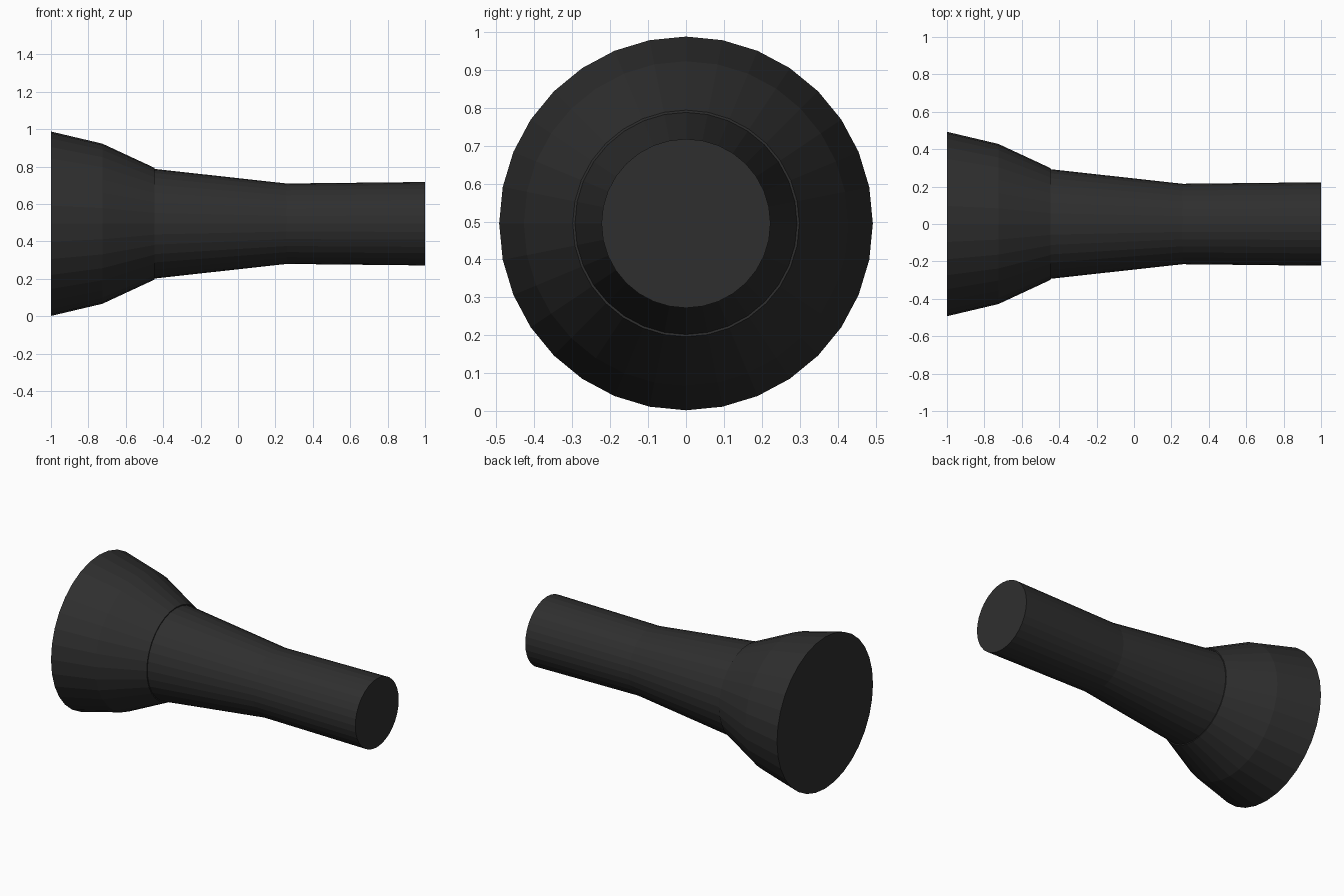
import bpy, bmesh, math
from mathutils import Vector

SIDES = 32
AXIS_HEIGHT = 0.495

if "Cube" in bpy.data.objects:
    bpy.data.objects.remove(bpy.data.objects["Cube"])

black = bpy.data.materials.new("matte black")
black.use_nodes = True
colour = (0.028, 0.028, 0.028, 1)
black.diffuse_color = colour
black.node_tree.nodes["Principled BSDF"].inputs["Base Color"].default_value = colour


def turned_part(name, profile):
    """Closed solid turned around the x axis from (x, radius) points."""
    bm = bmesh.new()
    rings = []
    for x, r in profile:
        angles = [math.tau * i / SIDES for i in range(SIDES)]
        rings.append([bm.verts.new(Vector((x, r * math.cos(a), r * math.sin(a))))
                      for a in angles])
    for a, b in zip(rings, rings[1:]):
        for i in range(SIDES):
            j = (i + 1) % SIDES
            bm.faces.new((a[i], a[j], b[j], b[i]))
    bm.faces.new(rings[0])
    bm.faces.new(rings[-1])
    bmesh.ops.recalc_face_normals(bm, faces=bm.faces)
    mesh = bpy.data.meshes.new(name)
    bm.to_mesh(mesh)
    bm.free()
    mesh.materials.append(black)
    obj = bpy.data.objects.new(name, mesh)
    obj.location.z = AXIS_HEIGHT
    bpy.context.collection.objects.link(obj)
    return obj


# Flared head with a flat front
turned_part("flared_head", [(-1, 0.493), (-0.725, 0.428), (-0.447, 0.299)])

# Handle, slightly narrower than the head where they meet
turned_part("tapered_handle", [(-0.447, 0.293), (0.26, 0.215), (1, 0.223)])
